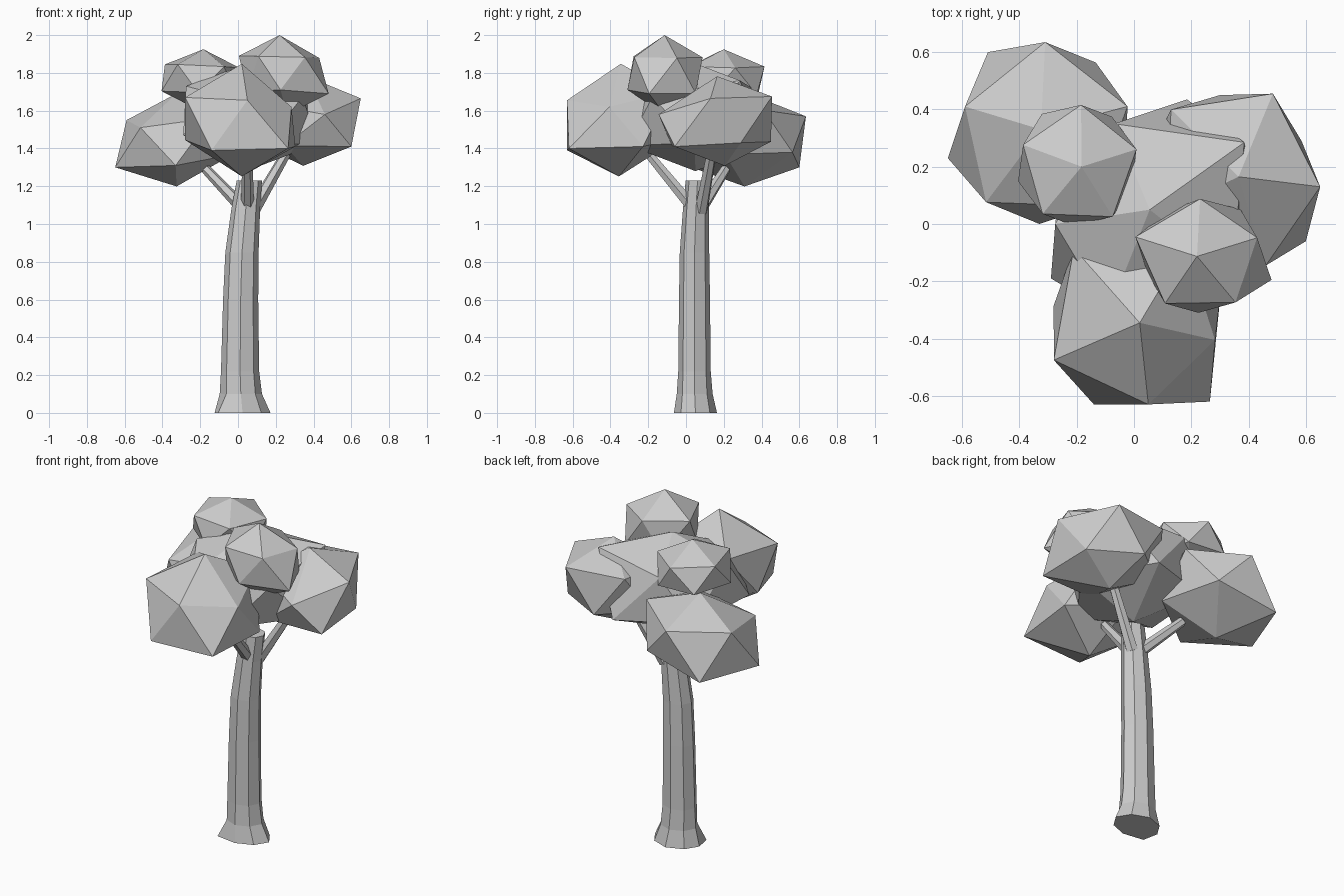
import bpy, bmesh, math
from mathutils import Matrix, Vector


def finish(bm, name, pulls=()):
    """Drag the nearest corner to each pull point, then make the object."""
    for p in pulls:
        p = Vector(p)
        min(bm.verts, key=lambda v: (v.co - p).length).co = p
    bmesh.ops.recalc_face_normals(bm, faces=bm.faces)
    mesh = bpy.data.meshes.new(name)
    bm.to_mesh(mesh)
    bm.free()
    obj = bpy.data.objects.new(name, mesh)
    bpy.context.collection.objects.link(obj)
    return obj


def loft(name, rings, pulls=()):
    """Skin a list of vertex rings and cap both ends."""
    bm = bmesh.new()
    loops = [[bm.verts.new(p) for p in ring] for ring in rings]
    n = len(loops[0])
    for a, b in zip(loops, loops[1:]):
        for i in range(n):
            j = (i + 1) % n
            bm.faces.new((a[i], a[j], b[j], b[i]))
    bm.faces.new(loops[0][::-1])
    bm.faces.new(loops[-1])
    return finish(bm, name, pulls)


def leaf_clump(name, centre, ring_a, ring_b, pole, pulls=()):
    """Icosahedron stretched so its ring and pole follow the given vectors."""
    k = 2 / math.sqrt(5)
    cols = (Vector(ring_a) / k, Vector(ring_b) / k, Vector(pole))
    m = Matrix(cols).transposed().to_4x4()
    bm = bmesh.new()
    bmesh.ops.create_icosphere(bm, subdivisions=1, radius=1,
                               matrix=Matrix.Translation(centre) @ m)
    return finish(bm, name, pulls)


def branch(name, start, end, r0=0.036, r1=0.026, sides=6):
    start, end = Vector(start), Vector(end)
    q = (end - start).to_track_quat('Z', 'Y')
    rings = []
    for p, r in ((start, r0), (end, r1)):
        rings.append([p + q @ Vector((r * math.cos(i * math.tau / sides),
                                      r * math.sin(i * math.tau / sides), 0))
                      for i in range(sides)])
    return loft(name, rings)


# Trunk: centre x, centre y, z, radius x, radius y, root lobe amount
profile = [
    (0.024, 0.050, 0.00, 0.148, 0.114, 0.05),
    (0.015, 0.046, 0.10, 0.112, 0.095, 0.03),
    (0.011, 0.045, 0.22, 0.101, 0.086, 0.0),
    (0.014, 0.045, 0.60, 0.093, 0.082, 0.0),
    (0.021, 0.045, 0.85, 0.088, 0.078, 0.0),
    (0.041, 0.053, 1.08, 0.076, 0.069, 0.0),
    (0.060, 0.061, 1.23, 0.067, 0.063, 0.0),
]
SIDES = 8
rings = []
for cx, cy, z, rx, ry, lobe in profile:
    ring = []
    for i in range(SIDES):
        t = i * math.tau / SIDES
        s = 1 - lobe * (i % 2)
        ring.append((cx + rx * s * math.cos(t), cy + ry * s * math.sin(t), z))
    rings.append(ring)
loft("trunk", rings, [(-0.105, -0.045, 0)])

# Branches
branch("branch_left", (0.04, 0.07, 1.07), (-0.17, 0.21, 1.29))
branch("branch_right", (0.08, 0.08, 1.07), (0.27, 0.14, 1.40))
branch("branch_front", (0.05, 0.05, 1.07), (0.05, -0.19, 1.36))

# Foliage
leaf_clump("leaves_back_left", (-0.325, 0.32, 1.445),
           (0.302, 0.086, 0.048), (-0.09, 0.304, 0.01), (0.0, 0.01, 0.246),
           [(-0.65, 0.23, 1.30), (-0.59, 0.41, 1.55), (-0.51, 0.60, 1.30),
            (-0.33, 0.0, 1.31), (-0.31, 0.635, 1.57)])
leaf_clump("leaves_front", (0.02, -0.35, 1.55),
           (0.027, -0.31, -0.035), (0.307, 0.03, -0.018), (0.0, 0.005, 0.298),
           [(0.05, -0.63, 1.655), (-0.28, -0.475, 1.67), (0.265, -0.62, 1.40),
            (-0.14, -0.63, 1.39), (0.283, -0.405, 1.62), (-0.21, -0.085, 1.70)])
leaf_clump("leaves_right", (0.355, 0.185, 1.545),
           (0.294, -0.057, -0.01), (0.013, 0.302, 0.029), (0.01, -0.02, 0.237),
           [(0.65, 0.13, 1.665), (0.485, 0.455, 1.675), (0.30, 0.45, 1.436),
            (0.60, -0.06, 1.41), (0.46, -0.145, 1.58), (0.585, 0.29, 1.43)])
leaf_clump("leaves_top_right", (0.24, -0.113, 1.79),
           (0.199, 0.065, -0.005), (-0.065, 0.19, 0.0), (-0.02, 0.0, 0.21),
           [(0.48, -0.195, 1.69), (0.005, -0.045, 1.89), (0.225, -0.31, 1.71)])
leaf_clump("leaves_top_left", (-0.198, 0.205, 1.765),
           (0.2, 0.058, -0.01), (-0.058, 0.205, 0.0), (0.015, -0.005, 0.16))
leaf_clump("leaves_centre", (0.05, 0.05, 1.565),
           (0.32, 0.22, 0.0), (-0.2, 0.31, 0.02), (0.005, 0.0, 0.285),
           [(0.385, 0.285, 1.76), (0.185, 0.435, 1.43), (-0.29, -0.19, 1.47),
            (-0.07, 0.35, 1.72), (-0.275, 0.0, 1.73)])
